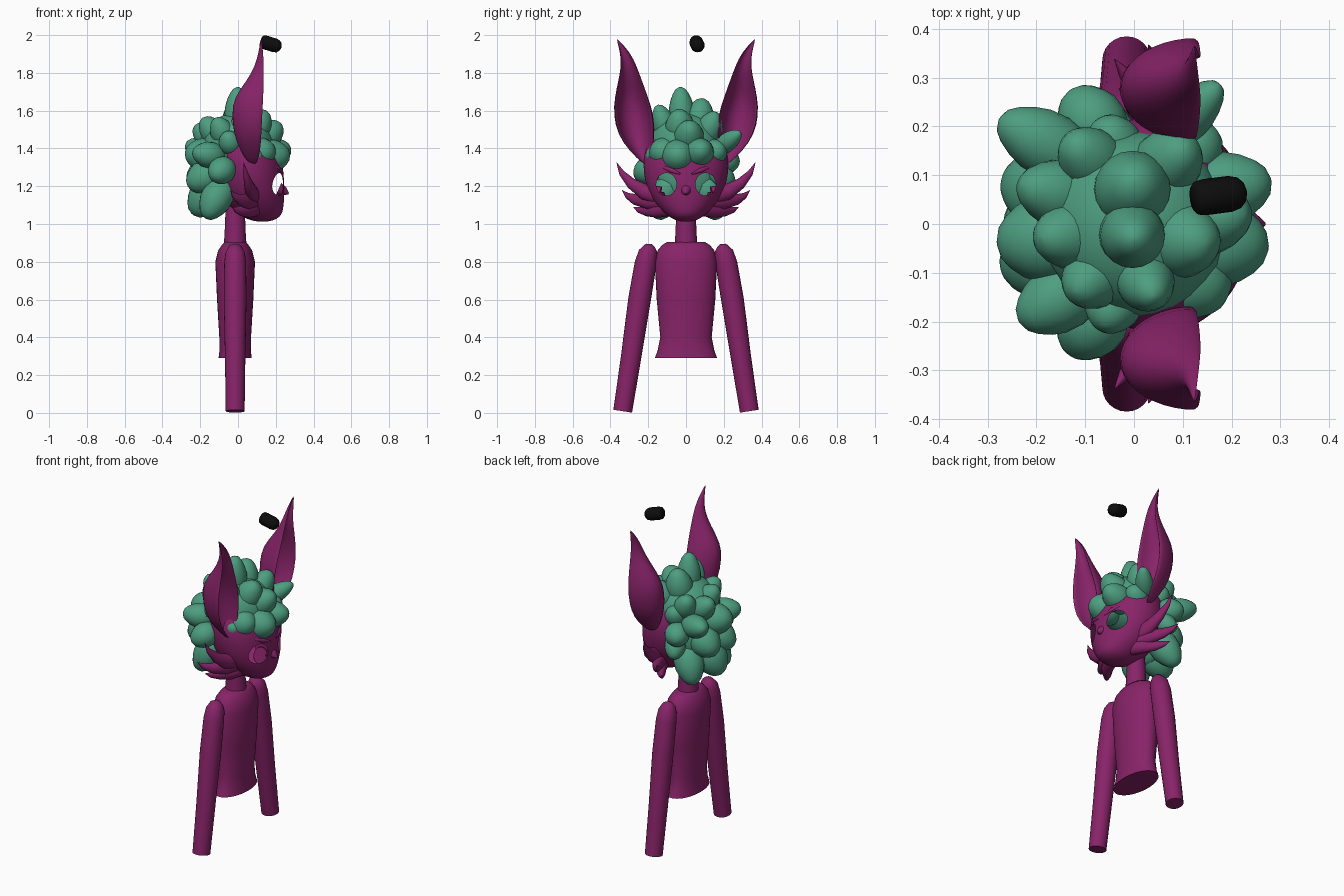
import bpy, bmesh, math
from mathutils import Vector as V

if "Cube" in bpy.data.objects:
    bpy.data.objects.remove(bpy.data.objects["Cube"])


def material(name, col):
    m = bpy.data.materials.new(name)
    m.diffuse_color = (*col, 1)
    m.use_nodes = True
    m.node_tree.nodes["Principled BSDF"].inputs["Base Color"].default_value = m.diffuse_color
    return m


PURPLE = material("plum skin", (0.245, 0.017, 0.14))
GREEN = material("sea green hair", (0.075, 0.34, 0.22))
BLACK = material("black", (0.004, 0.004, 0.004))


def loft(name, rings, mat, subdiv=0, angle=50):
    """Skin a list of closed rings, cap the ends and shade smooth."""
    bm = bmesh.new()
    rows = [[bm.verts.new(p) for p in r] for r in rings]
    n = len(rows[0])
    for a, b in zip(rows, rows[1:]):
        for i in range(n):
            j = (i + 1) % n
            bm.faces.new((a[i], a[j], b[j], b[i]))
    bm.faces.new(rows[0][::-1])
    bm.faces.new(rows[-1])
    bmesh.ops.recalc_face_normals(bm, faces=bm.faces)
    me = bpy.data.meshes.new(name)
    bm.to_mesh(me)
    bm.free()
    me.materials.append(mat)
    ob = bpy.data.objects.new(name, me)
    bpy.context.collection.objects.link(ob)
    bpy.ops.object.select_all(action='DESELECT')
    bpy.context.view_layer.objects.active = ob
    ob.select_set(True)
    if subdiv:
        ob.modifiers.new("round", 'SUBSURF').levels = subdiv
        bpy.ops.object.modifier_apply(modifier="round")
    bpy.ops.object.shade_smooth_by_angle(angle=math.radians(angle))
    return ob


def ellipse(x, y, z, rx, ry, n=28):
    return [V((x + rx * math.cos(2 * math.pi * i / n),
               y + ry * math.sin(2 * math.pi * i / n), z)) for i in range(n)]


def tube(name, path, radii, mat, n=20, flat=1.0, subdiv=0):
    """Round or flattened tube along a path with a radius at each point."""
    pts = [V(p) for p in path]
    axis = (pts[-1] - pts[0]).normalized()
    ref = V((0, 0, 1)) if abs(axis.z) < 0.8 else V((1, 0, 0))
    rings = []
    for i, p in enumerate(pts):
        t = (pts[min(i + 1, len(pts) - 1)] - pts[max(i - 1, 0)]).normalized()
        u = t.cross(ref).normalized()
        w = u.cross(t)
        rings.append([p + radii[i] * (u * math.cos(a) * flat + w * math.sin(a))
                      for a in (2 * math.pi * k / n for k in range(n))])
    return loft(name, rings, mat, subdiv)


def blob(name, c, r, mat):
    ks = [math.radians(d) for d in range(-85, 86, 10)]
    return loft(name, [ellipse(c[0], c[1], c[2] + r[2] * math.sin(k),
                               r[0] * math.cos(k), r[1] * math.cos(k)) for k in ks], mat)


# torso and neck: height, half depth, half width
TORSO = [(.29, .088, .165), (.33, .083, .15), (.40, .084, .136), (.6, .096, .155),
         (.8, .105, .165), (.86, .09, .15), (.89, .07, .125), (.905, .055, .1)]
loft("torso", [ellipse(-.015, 0, z, rx, ry, 36) for z, rx, ry in TORSO], PURPLE)
loft("neck", [ellipse(-.015, 0, z, r, r) for z, r in ((.89, .06), (.95, .056), (1.1, .05))], PURPLE)

# head shell: height, front x, back x, half width
HEAD = [(1.012, .16, .10, .03), (1.025, .205, .05, .07), (1.05, .235, 0, .105),
        (1.10, .243, -.06, .155), (1.16, .247, -.10, .195), (1.24, .245, -.13, .222),
        (1.33, .237, -.14, .23), (1.42, .2, -.13, .21), (1.49, .13, -.09, .15),
        (1.53, .06, -.03, .06)]
head = loft("head", [ellipse((f + b) / 2, 0, z, (f - b) / 2, w) for z, f, b, w in HEAD],
            PURPLE, subdiv=2)

# open eye holes, cut with elliptical rods
EY, EZ, RY, RZ = .104, 1.21, .054, .06
for s in (1, -1):
    rings = [[V((x, s * EY + RY * math.cos(a), EZ + RZ * math.sin(a)))
              for a in (2 * math.pi * k / 32 for k in range(32))] for x in (0, .4)]
    cutter = loft("eye_cutter", rings, PURPLE)
    bpy.context.view_layer.objects.active = head
    mod = head.modifiers.new("eye", 'BOOLEAN')
    mod.operation, mod.solver, mod.object = 'DIFFERENCE', 'EXACT', cutter
    bpy.ops.object.modifier_apply(modifier="eye")
    bpy.data.objects.remove(cutter)

# leave a hollow shell, open at the back under the hair
bm = bmesh.new()
bm.from_mesh(head.data)
bm.normal_update()
gone = []
for f in bm.faces:
    c = f.calc_center_median()
    e = ((abs(c.y) - EY) / RY) ** 2 + ((c.z - EZ) / RZ) ** 2
    pocket = e < 1.1 and c.x > -.03 and (abs(f.normal.x) < .05 or c.x < .02)
    if pocket or (c.x < -.06 and c.z < 1.4):
        gone.append(f)
bmesh.ops.delete(bm, geom=gone, context='FACES')
bm.to_mesh(head.data)
bm.free()

tube("nose", [(.215, 0, 1.185), (.245, 0, 1.172), (.268, 0, 1.16)], [.035, .024, .004], PURPLE)

# ears: height, inner y, outer y, rim x, cup depth
EAR = [(1.31, .19, .22, .10, .04), (1.39, .175, .305, .12, .11), (1.475, .163, .365, .125, .15),
       (1.58, .168, .388, .13, .165), (1.67, .198, .38, .135, .16), (1.76, .232, .36, .137, .09),
       (1.84, .262, .343, .137, .045), (1.91, .295, .35, .133, .025), (1.98, .363, .368, .125, .003)]


def ear_ring(z, yi, yo, rim, d, s):
    mid, hw = (yi + yo) / 2, (yo - yi) / 2
    arc = [math.pi * k / 10 for k in range(11)]
    outer = [V((rim - d * math.sin(a), s * (mid + hw * math.cos(a)), z)) for a in arc]
    inner = [V((rim - .72 * d * math.sin(a), s * (mid + .84 * hw * math.cos(a)), z))
             for a in reversed(arc)]
    return outer + inner


for s, side in ((1, "left"), (-1, "right")):
    loft(side + "_ear", [ear_ring(*e, s) for e in EAR], PURPLE, subdiv=1, angle=60)
    # arms hanging from rounded shoulders
    tube(side + "_arm",
         [(-.015, s * y, z) for y, z in ((.172, .885), (.183, .875), (.2, .845), (.214, .79),
                                         (.246, .6), (.29, .3), (.335, .009))],
         [.012, .036, .052, .058, .06, .054, .05], PURPLE, n=24)
    # cheek tufts
    for k, p in enumerate((
            [(.08, .14, 1.15), (.07, .22, 1.17), (.055, .29, 1.215), (.04, .34, 1.27), (.03, .367, 1.325)],
            [(.08, .12, 1.12), (.05, .2, 1.12), (.01, .27, 1.13), (-.02, .31, 1.15), (-.04, .338, 1.178)],
            [(.09, .09, 1.09), (.06, .16, 1.075), (.02, .21, 1.07), (-.01, .25, 1.075), (-.03, .278, 1.088)])):
        tube(f"{side}_cheek_tuft_{k}", [(x, s * y, z) for x, y, z in p],
             [.05, .042, .029, .016, .001], PURPLE, n=16, flat=.8)
    # angry brow ridge
    tube(side + "_brow", [(.239, s * .03, 1.265), (.225, s * .075, 1.283),
                          (.2, s * .115, 1.3), (.17, s * .15, 1.305)],
         [.004, .013, .012, .003], PURPLE, n=12)

# hair: filling mass, then rounded tufts given as tip and radius
blob("hair_cap", (0, 0, 1.42), (.19, .19, .17), GREEN)
blob("hair_back", (-.1, 0, 1.28), (.1, .17, .2), GREEN)
FRONT = [(0, -.03, 1.725, .068), (0, .09, 1.665, .08), (.04, -.15, 1.63, .06),
         (.11, .16, 1.59, .07), (.15, -.04, 1.6, .08), (.28, .09, 1.40, .078),
         (.275, -.05, 1.37, .09), (.19, -.15, 1.40, .082), (.23, .02, 1.53, .08),
         (.175, .285, 1.485, .05), (.17, .19, 1.40, .072), (.12, -.2, 1.37, .06)]
BACK = [(-.275, .215, 1.42, .068), (-.13, .275, 1.33, .07), (-.23, .08, 1.52, .07),
        (-.28, -.04, 1.38, .09), (-.19, -.03, 1.56, .07), (-.235, -.2, 1.38, .07),
        (-.13, -.265, 1.25, .072), (-.12, -.14, 1.56, .065), (-.13, .17, 1.55, .065),
        (-.265, -.09, 1.2, .09), (-.265, .09, 1.22, .09), (-.24, 0, 1.05, .1),
        (-.17, -.15, 1.03, .085), (-.17, .17, 1.03, .085), (-.09, .25, 1.2, .06),
        (-.06, -.21, 1.48, .06), (-.06, .21, 1.47, .06)]
PROFILE = [(0, .3), (.06, .6), (.2, .88), (.4, 1), (.6, .97), (.75, .82), (.88, .6), (.96, .38), (1, .08)]
for k, (x, y, z, r) in enumerate(FRONT + BACK):
    tip, core = V((x, y, z)), V((-.01, y * .35, 1.34))
    base = core.lerp(tip, .3)
    tube(f"hair_tuft_{k}", [base.lerp(tip, t) for t, _ in PROFILE],
         [r * w for _, w in PROFILE], GREEN)

# small black capsule floating above the head
a, b = V((.122, .052, 1.968)), V((.229, .066, 1.935))
CAP = [(0, .026), (.06, .034), (.2, .037), (.7, .037), (.86, .032), (.95, .022), (1, .008)]
tube("floating_capsule", [a.lerp(b, t) for t, _ in CAP], [r for _, r in CAP], BLACK)
